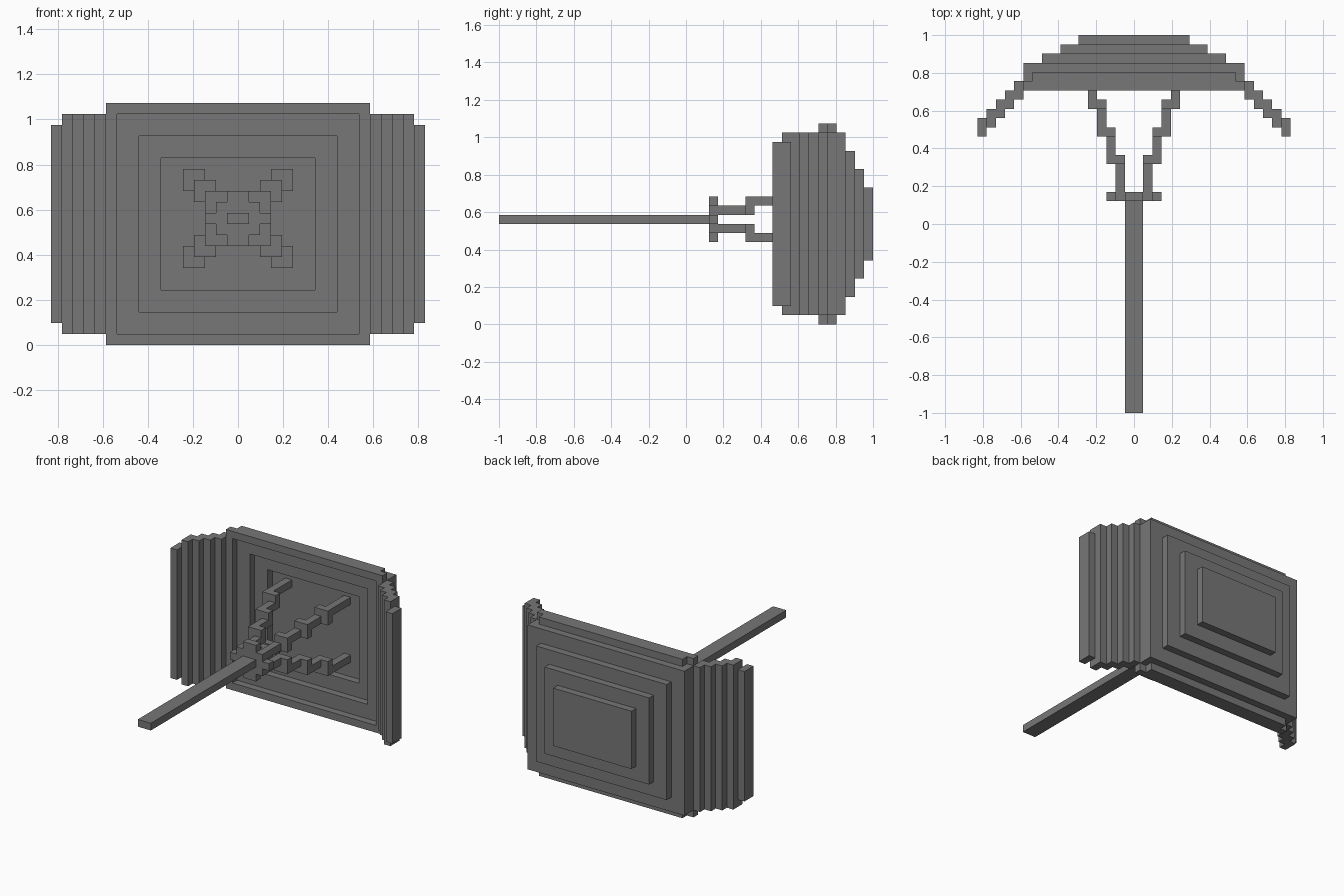
import bpy, bmesh

if "Cube" in bpy.data.objects:
    bpy.data.objects.remove(bpy.data.objects["Cube"])

V = 2 / 41  # size of one block; x and z count from 0, y counts from -1

mat = bpy.data.materials.new("dark_grey")
mat.diffuse_color = (0.184, 0.184, 0.184, 1)
mat.use_nodes = True
mat.node_tree.nodes["Principled BSDF"].inputs["Base Color"].default_value = mat.diffuse_color


def point(x, y, z):
    return (x * V, y * V - 1, z * V)


def add_box(bm, x0, x1, y0, y1, z0, z1):
    """Box between block coordinates."""
    x0, x1 = sorted((x0, x1))
    z0, z1 = sorted((z0, z1))
    lo = [bm.verts.new(point(x, y0, z)) for x, z in ((x0, z0), (x1, z0), (x1, z1), (x0, z1))]
    hi = [bm.verts.new(point(x, y1, z)) for x, z in ((x0, z0), (x1, z0), (x1, z1), (x0, z1))]
    bm.faces.new(lo)
    bm.faces.new(hi[::-1])
    for i in range(4):
        k = (i + 1) % 4
        bm.faces.new((lo[k], lo[i], hi[i], hi[k]))


def add_ring(bm, outer, inner, y0, y1):
    """Rectangular frame; outer and inner are (half width, z0, z1)."""
    def loop(r, y):
        w, z0, z1 = r
        return [bm.verts.new(point(x, y, z)) for x, z in ((-w, z0), (w, z0), (w, z1), (-w, z1))]
    of, ob, nf, nb = loop(outer, y0), loop(outer, y1), loop(inner, y0), loop(inner, y1)
    for i in range(4):
        k = (i + 1) % 4
        bm.faces.new((of[i], of[k], nf[k], nf[i]))
        bm.faces.new((ob[k], ob[i], nb[i], nb[k]))
        bm.faces.new((of[k], of[i], ob[i], ob[k]))
        bm.faces.new((nf[i], nf[k], nb[k], nb[i]))


def finish(name, bm):
    bmesh.ops.recalc_face_normals(bm, faces=bm.faces)
    me = bpy.data.meshes.new(name)
    bm.to_mesh(me)
    bm.free()
    me.materials.append(mat)
    ob = bpy.data.objects.new(name, me)
    bpy.context.collection.objects.link(ob)
    return ob


# long straight handle
bm = bmesh.new()
add_box(bm, -1, 1, 0, 23, 11, 12)
finish("handle", bm)

# stepped round hub plate at the end of the handle
bm = bmesh.new()
add_box(bm, -1, 1, 23, 24, 9, 14)
for s in (-1, 1):
    add_box(bm, s, s * 2, 23, 24, 10, 13)
    add_box(bm, s * 2, s * 3, 23, 24, 11, 12)
finish("hub", bm)

# four stepped struts spreading from the hub to the canopy
for side, sx in (("left", -1), ("right", 1)):
    for level, sz in (("lower", -1), ("upper", 1)):
        bm = bmesh.new()
        base = 11.5
        for n, (y0, y1) in enumerate(((24, 27), (28, 30), (31, 33), (34, 38))):
            z = 0.5 + n
            add_box(bm, sx * (n + 1), sx * (n + 2), y0, y1, base + sz * z, base + sz * (z + 1))
            if n < 3:  # two-by-two joint to the next step
                add_box(bm, sx * (n + 1), sx * (n + 3), y1, y1 + 1,
                        base + sz * z, base + sz * (z + 2))
        finish(f"{level}_{side}_strut", bm)

# canopy rim: front frame, then top and bottom edge bars with notched ends
bm = bmesh.new()
add_ring(bm, (12, 0, 22), (11, 1, 21), 35, 36)
for z in (0, 21):
    add_box(bm, -11, 11, 36, 37, z, z + 1)
finish("canopy_rim", bm)

# canopy shell: hollow stepped layers closed by solid plates
bm = bmesh.new()
add_ring(bm, (12, 1, 21), (9, 3, 19), 36, 37)
add_ring(bm, (12, 1, 21), (7, 5, 17), 37, 38)
add_box(bm, -10, 10, 38, 39, 3, 19)
add_box(bm, -8, 8, 39, 40, 5, 17)
add_box(bm, -6, 6, 40, 41, 7, 15)
finish("canopy_shell", bm)

# swept-forward side wings made of overlapping upright slats
for side, s in (("left", -1), ("right", 1)):
    bm = bmesh.new()
    for n in range(5):
        inset = 2 if n == 4 else 1
        add_box(bm, s * (12 + n), s * (13 + n), 34 - n, 36 - n, inset, 22 - inset)
    finish(f"{side}_wing", bm)
